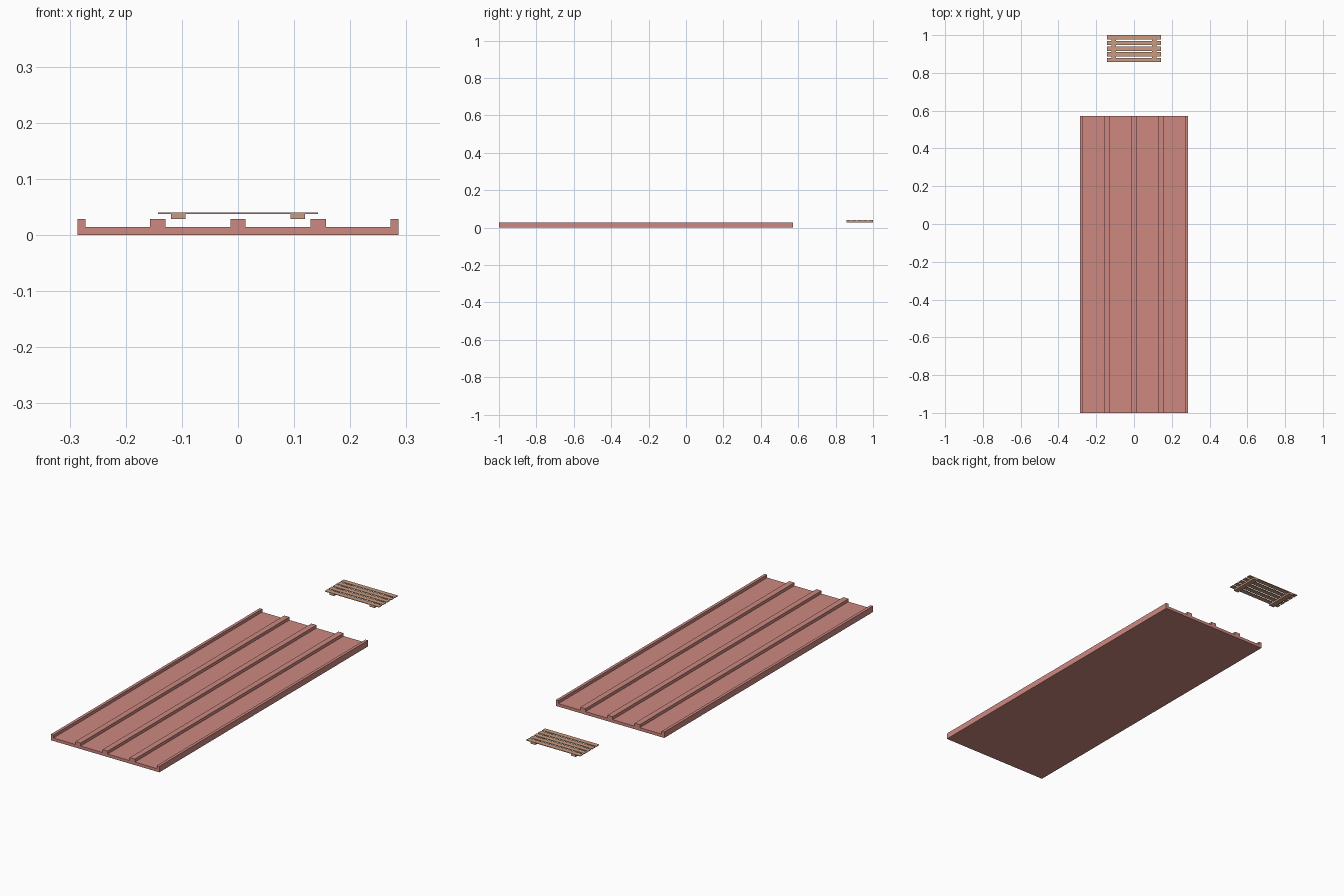
import bpy, bmesh

if "Cube" in bpy.data.objects:
    bpy.data.objects.remove(bpy.data.objects["Cube"])


def material(name, color):
    m = bpy.data.materials.new(name)
    m.diffuse_color = (*color, 1)
    m.use_nodes = True
    m.node_tree.nodes["Principled BSDF"].inputs["Base Color"].default_value = m.diffuse_color
    return m


red = material("red_plastic", (0.62, 0.25, 0.22))
tan = material("tan_wood", (0.58, 0.33, 0.22))


def finish(name, bm, mat):
    bmesh.ops.recalc_face_normals(bm, faces=bm.faces)
    mesh = bpy.data.meshes.new(name)
    bm.to_mesh(mesh)
    bm.free()
    mesh.materials.append(mat)
    obj = bpy.data.objects.new(name, mesh)
    bpy.context.collection.objects.link(obj)
    return obj


def box(name, x0, x1, y0, y1, z0, z1, mat):
    bm = bmesh.new()
    bmesh.ops.create_cube(bm, size=1)
    for v in bm.verts:
        v.co = (x1 if v.co.x > 0 else x0, y1 if v.co.y > 0 else y0, z1 if v.co.z > 0 else z0)
    return finish(name, bm, mat)


# Ribbed panel: cross-section with five ribs, extruded along y
HALF, FLOOR, TOP, RIB = 0.2857, 0.0143, 0.0286, 0.0136
profile = [(-HALF, 0)]
for c in (-HALF, -HALF / 2, 0, HALF / 2, HALF):
    left, right = max(c - RIB, -HALF), min(c + RIB, HALF)
    if c > -HALF:
        profile.append((left, FLOOR))
    profile += [(left, TOP), (right, TOP)]
    if c < HALF:
        profile.append((right, FLOOR))
profile.append((HALF, 0))

bm = bmesh.new()
face = bm.faces.new([bm.verts.new((x, -1, z)) for x, z in profile])
ext = bmesh.ops.extrude_face_region(bm, geom=[face])
bmesh.ops.translate(bm, vec=(0, 1.5714, 0),
                    verts=[g for g in ext["geom"] if isinstance(g, bmesh.types.BMVert)])
finish("ribbed_panel", bm, red)

# Pallet: two runners carrying five slats
for side, x in (("left", -0.1065), ("right", 0.1065)):
    box(f"pallet_runner_{side}", x - 0.0125, x + 0.0125, 0.8571, 1.0, 0.0286, 0.0371, tan)
width, pitch = 0.0229, 0.03
for i in range(5):
    y = 0.8571 + i * pitch
    box(f"pallet_slat_{i + 1}", -0.1429, 0.1429, y, y + width, 0.0371, 0.04, tan)
